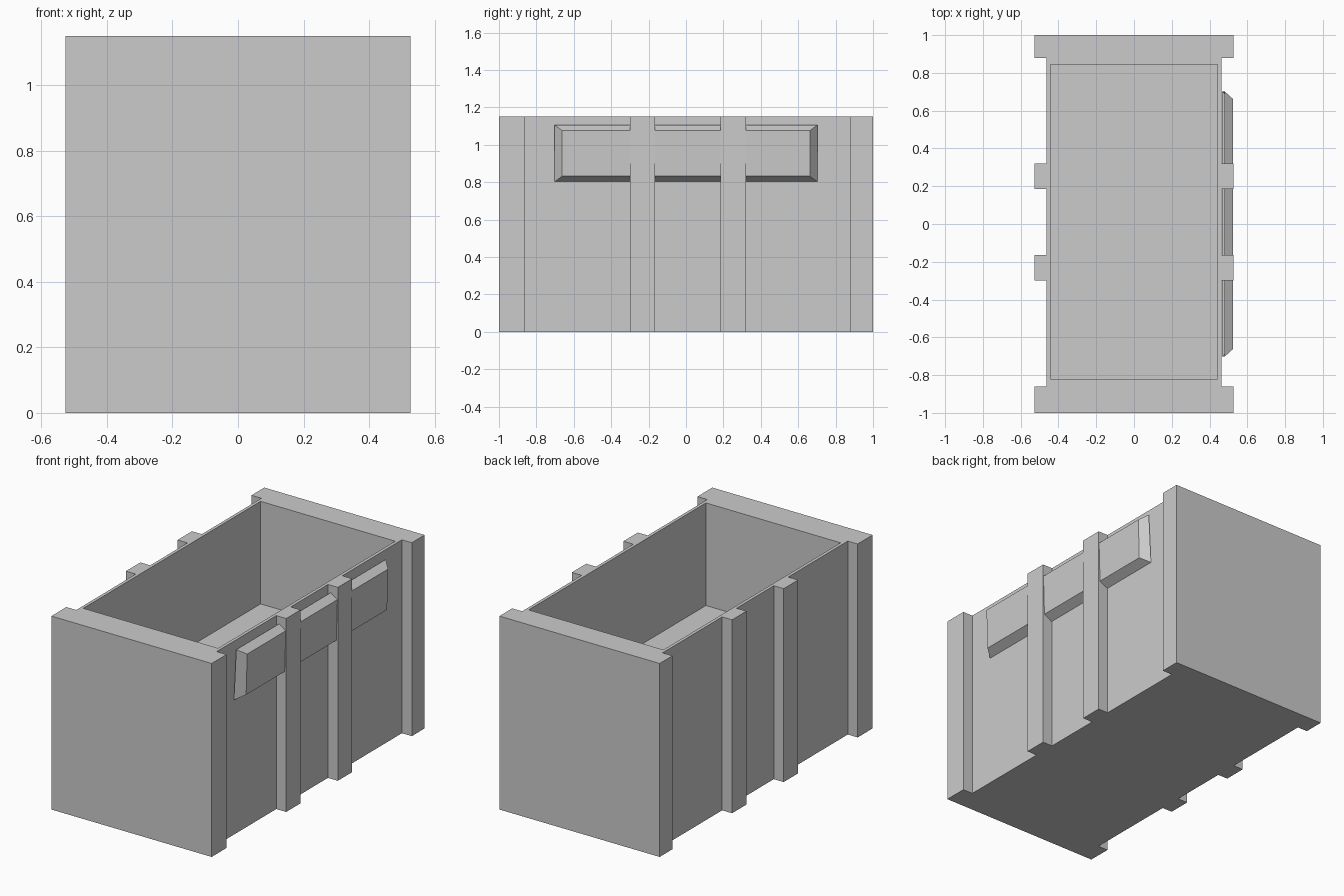
import bpy, bmesh

if "Cube" in bpy.data.objects:
    bpy.data.objects.remove(bpy.data.objects["Cube"])

HEIGHT, FLOOR = 1.15, 0.54
RIB_X, WALL_X = 0.527, 0.462
RIBS = [(-1.0, -0.86), (-0.30, -0.165), (0.185, 0.32), (0.88, 1.0)]


def finish(bm, name):
    bmesh.ops.recalc_face_normals(bm, faces=bm.faces)
    mesh = bpy.data.meshes.new(name)
    bm.to_mesh(mesh)
    bm.free()
    ob = bpy.data.objects.new(name, mesh)
    bpy.context.collection.objects.link(ob)
    return ob


def prism(name, outline, z0, z1):
    bm = bmesh.new()
    face = bm.faces.new([bm.verts.new((x, y, z0)) for x, y in outline])
    ext = bmesh.ops.extrude_face_region(bm, geom=[face], use_keep_orig=True)
    top = [v for v in ext["geom"] if isinstance(v, bmesh.types.BMVert)]
    bmesh.ops.translate(bm, verts=top, vec=(0, 0, z1 - z0))
    return finish(bm, name)


# Ribbed box: one side of the plan, mirrored and extruded
side = []
for i, (y0, y1) in enumerate(RIBS):
    if i > 0:
        side.append((WALL_X, y0))
    side += [(RIB_X, y0), (RIB_X, y1)]
    if i < len(RIBS) - 1:
        side.append((WALL_X, y1))
outline = side + [(-x, y) for x, y in reversed(side)]
body = prism("crate_body", outline, 0, HEIGHT)

# Open cavity with a raised floor
cx = 0.443
cutter = prism("cavity_cutter", [(-cx, -0.82), (cx, -0.82), (cx, 0.845), (-cx, 0.845)],
               FLOOR, HEIGHT + 0.2)
cutter.hide_render = True
mod = body.modifiers.new("cavity", "BOOLEAN")
mod.operation, mod.solver, mod.object = "DIFFERENCE", "EXACT", cutter
bpy.context.view_layer.objects.active = body
bpy.ops.object.modifier_apply(modifier=mod.name)
bpy.data.objects.remove(cutter)

# Bevelled side panel, open at the back and leaning slightly outward at the top
bm = bmesh.new()


def ring(x_low, x_high, y, z0, z1):
    return [bm.verts.new(p) for p in
            ((x_low, -y, z0), (x_low, y, z0), (x_high, y, z1), (x_high, -y, z1))]


back = ring(0.465, 0.48, 0.702, 0.803, 1.106)
front = ring(0.517, 0.524, 0.662, 0.832, 1.076)
bm.faces.new(front)
for i in range(4):
    j = (i + 1) % 4
    bm.faces.new((back[i], back[j], front[j], front[i]))
finish(bm, "side_panel")
